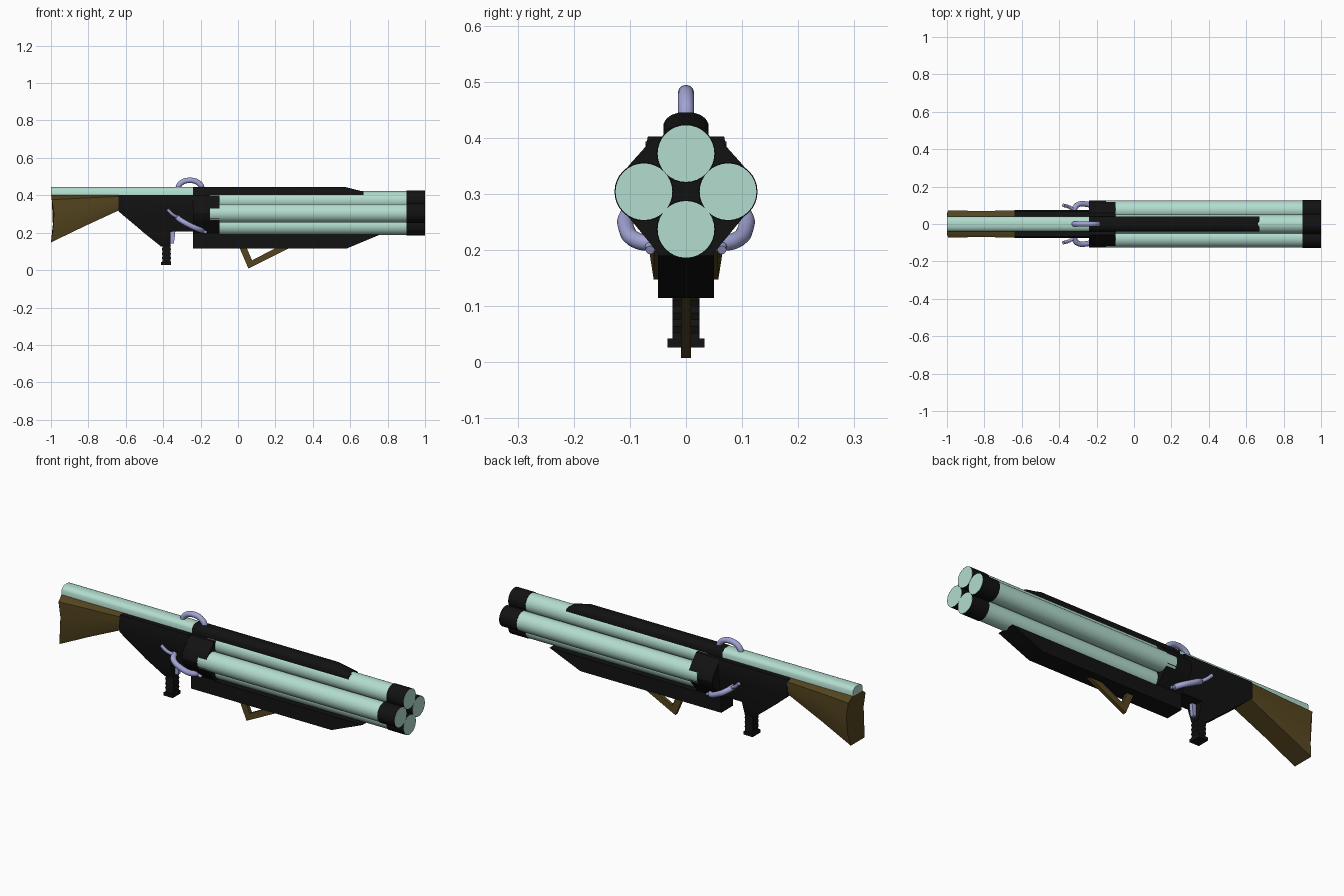
import bpy, bmesh, math
from mathutils import Vector

if "Cube" in bpy.data.objects:
    bpy.data.objects.remove(bpy.data.objects["Cube"])


def material(name, rgb):
    m = bpy.data.materials.new(name)
    m.diffuse_color = (*rgb, 1)
    m.use_nodes = True
    m.node_tree.nodes["Principled BSDF"].inputs["Base Color"].default_value = m.diffuse_color
    return m


MINT = material("mint", (0.45, 0.72, 0.62))
BLACK = material("black", (0.006, 0.006, 0.006))
LILAC = material("lilac", (0.36, 0.37, 0.66))
WOOD = material("wood", (0.09, 0.06, 0.014))


def finish(ob, mat, angle=35):
    ob.data.materials.append(mat)
    bpy.ops.object.select_all(action='DESELECT')
    ob.select_set(True)
    bpy.context.view_layer.objects.active = ob
    bpy.ops.object.shade_smooth_by_angle(angle=math.radians(angle))
    return ob


def loft(name, rings, mat, angle=35):
    """Skin a list of equal-length rings and cap both ends."""
    bm = bmesh.new()
    vs = [[bm.verts.new(p) for p in r] for r in rings]
    n = len(rings[0])
    for a, b in zip(vs, vs[1:]):
        for i in range(n):
            j = (i + 1) % n
            bm.faces.new((a[i], a[j], b[j], b[i]))
    bm.faces.new(vs[0])
    bm.faces.new(vs[-1])
    bmesh.ops.recalc_face_normals(bm, faces=bm.faces)
    me = bpy.data.meshes.new(name)
    bm.to_mesh(me)
    bm.free()
    ob = bpy.data.objects.new(name, me)
    bpy.context.collection.objects.link(ob)
    return finish(ob, mat, angle)


def mirrored(half):
    """Close a half section (y, z) across y = 0."""
    return half + [(-y, z) for y, z in reversed(half)]


def plate(name, outline, hw, mat):
    """Side outline (x, z) extruded to +-hw in y."""
    return loft(name, [[(x, s * hw, z) for x, z in outline] for s in (-1, 1)], mat)


def blocks(name, levels, mat, angle=25):
    """Stack of rectangles (z, x0, x1, half width)."""
    return loft(name, [[(a, -w, z), (b, -w, z), (b, w, z), (a, w, z)]
                       for z, a, b, w in levels], mat, angle)


def rod(name, x0, x1, y, z, r, mat):
    bpy.ops.mesh.primitive_cylinder_add(vertices=32, radius=r, depth=x1 - x0,
                                        location=((x0 + x1) / 2, y, z),
                                        rotation=(0, math.pi / 2, 0))
    ob = bpy.context.object
    ob.name = name
    return finish(ob, mat)


def tube(name, pts, r, mat):
    """Smooth bent tube through points (x, y, z, radius scale)."""
    cu = bpy.data.curves.new(name, 'CURVE')
    cu.dimensions = '3D'
    cu.bevel_depth = r
    cu.bevel_resolution = 4
    cu.use_fill_caps = True
    cu.resolution_u = 6
    sp = cu.splines.new('BEZIER')
    sp.bezier_points.add(len(pts) - 1)
    for b, p in zip(sp.bezier_points, pts):
        b.co = Vector(p[:3])
        b.radius = p[3]
        b.handle_left_type = b.handle_right_type = 'AUTO'
    ob = bpy.data.objects.new(name, cu)
    bpy.context.collection.objects.link(ob)
    cu.materials.append(mat)
    return ob


# four barrels in a diamond, with muzzle sleeves and flush mint ends
for label, y, z in (("top", 0, .372), ("bottom", 0, .237),
                    ("left", .075, .304), ("right", -.075, .304)):
    rod("barrel_" + label, -.15, 1.0, y, z, .05, MINT)
    rod("muzzle_sleeve_" + label, .9, .999, y, z, .0525, BLACK)
    rod("muzzle_face_" + label, .99, 1.0, y, z, .0505, MINT)

# filler between the barrels
plate("barrel_core", [(-.15, .275), (.95, .275), (.95, .335), (-.15, .335)], .03, BLACK)

# rounded top rail: mint at the rear, black over the barrels
arch = [(.04, 0), (.04, .56), (.035, .76), (.026, .91), (.014, 1)]


def rail(x, h):
    return [(x, y, .4 + z * h) for y, z in mirrored(arch)]


loft("rear_rail", [rail(-1, .044), rail(-.24, .044)], MINT, 50)
loft("top_cover", [rail(-.24, .045), rail(.57, .045), rail(.67, .02)], BLACK, 50)
plate("cover_base", [(-.24, .37), (-.05, .37), (-.05, .41), (-.24, .41)], .04, BLACK)

# breech collar around the barrel roots
collar = mirrored([(.05, .15), (.05, .195), (.1, .256), (.118, .278), (.125, .304),
                   (.118, .33), (.1, .353), (.058, .4)])
loft("breech_collar", [[(x, y, z) for y, z in collar] for x in (-.24, -.1)], BLACK, 25)

# lower housing with sloped nose
plate("lower_housing", [(-.24, .115), (.58, .115), (.76, .19), (-.24, .19)], .05, BLACK)

# receiver narrowing down to the grip
blocks("receiver", [(.402, -.64, -.24, .068), (.37, -.64, -.24, .075),
                    (.315, -.64, -.24, .073), (.206, -.51, -.24, .05),
                    (.205, -.51, -.36, .05), (.125, -.41, -.36, .024)], BLACK)

# ribbed grip with flared foot
levels = []
for i in range(9):
    d = .004 if i % 2 else 0
    levels.append((.135 - i * .0118, -.407 + d, -.358 - d, .024))
blocks("grip", levels, BLACK)
blocks("grip_foot", [(.042, -.411, -.357, .033), (.026, -.411, -.357, .033)], BLACK)

# flared wooden shoulder stock with dished butt


def stock_ring(x, bottom, dish, wide):
    h = .402 - bottom
    half = [(.8 * wide, 0, 0), (.94 * wide, .25, dish * .7), (wide, .6, dish),
            (wide, .9, dish * .3), (.55 * wide, 1, 0)]
    side = [(x + d, y, bottom + t * h) for y, t, d in half]
    return side + [(a, -y, z) for a, y, z in reversed(side)]


loft("shoulder_stock", [stock_ring(-1, .148, .016, .072), stock_ring(-.82, .235, 0, .07),
                        stock_ring(-.64, .318, 0, .072)], WOOD)

# open wooden foregrip bracket
plate("foregrip", [(.008, .12), (.056, .008), (.28, .12), (.205, .12),
                   (.075, .052), (.046, .12)], .009, WOOD)

# trigger
plate("trigger", [(-.37, .21), (-.365, .175), (-.371, .143), (-.343, .143),
                  (-.339, .17), (-.335, .21)], .01, LILAC)

# carry loop over the rail
tube("carry_loop", [(-.322, 0, .425, 1), (-.312, 0, .458, 1), (-.255, 0, .48, 1),
                    (-.202, 0, .458, 1), (-.19, 0, .425, 1)], .0145, LILAC)

# side levers, one per side
for label, s in (("left", 1), ("right", -1)):
    tube("side_lever_" + label,
         [(-.325, s * .065, .282, 1), (-.305, s * .1, .266, 1), (-.255, s * .106, .238, 1),
          (-.205, s * .085, .216, 1), (-.19, s * .055, .212, 1)], .0145, LILAC)
    tube("lever_tail_" + label, [(-.378, s * .1, .325, 1), (-.35, s * .092, .298, 1),
                                 (-.315, s * .072, .278, 1)], .009, LILAC)
    tube("lever_tip_" + label, [(-.205, s * .066, .216, 1), (-.168, s * .064, .2, 1)],
         .008, LILAC)
